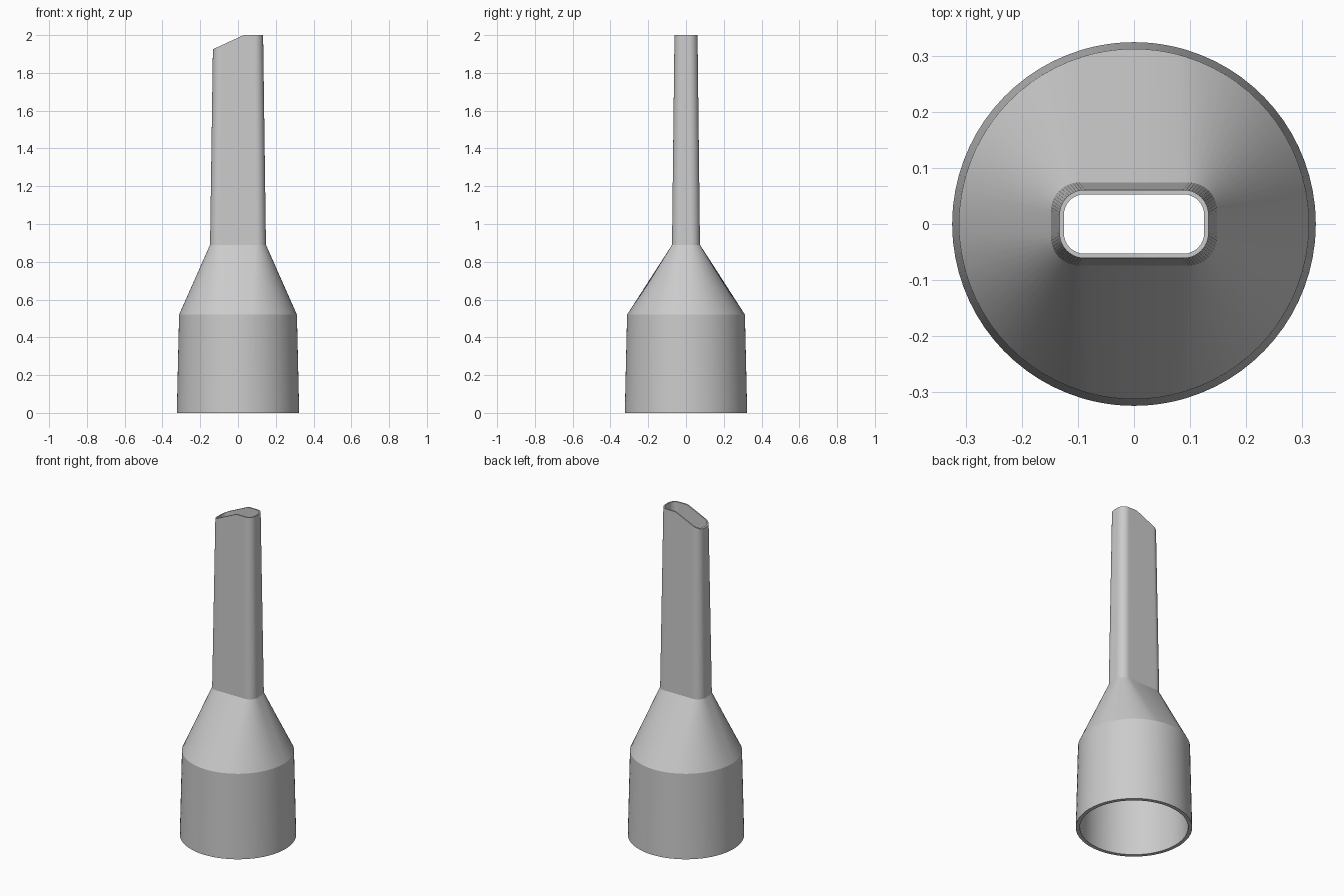
import bpy, bmesh, math
from math import radians, cos, sin

cube = bpy.data.objects.get("Cube")
if cube:
    bpy.data.objects.remove(cube, do_unlink=True)

grey = bpy.data.materials.new("light grey plastic")
grey.use_nodes = True
colour = (0.6, 0.6, 0.6, 1)
grey.diffuse_color = colour
grey.node_tree.nodes["Principled BSDF"].inputs["Base Color"].default_value = colour

LONG, SIDE, ARC = 16, 4, 14      # steps on the flats and corners
FLAT, END = 17, 6                # half angles the flats take up on the round socket


def spans():
    """Walk the outline: (kind, quarter turn, fraction)"""
    for q in range(4):
        n = SIDE if q % 2 == 0 else LONG
        for i in range(n):
            yield "flat", q, i / n
        for i in range(ARC):
            yield "corner", q, i / ARC


def circle(r, z):
    pts = []
    for kind, q, t in spans():
        here, after = (END, FLAT) if q % 2 == 0 else (FLAT, END)
        if kind == "flat":
            a = 90 * q - here + 2 * here * t
        else:
            a = 90 * q + here + (90 - here - after) * t
        pts.append((r * cos(radians(a)), r * sin(radians(a)), z))
    return pts


def slot(hx, hy, r, z, slanted=False):
    pts = []
    cx, cy = hx - r, hy - r
    centres = [(cx, cy), (-cx, cy), (-cx, -cy), (cx, -cy)]
    for kind, q, t in spans():
        if kind == "corner":
            a = radians(90 * (q + t))
            x, y = centres[q][0] + r * cos(a), centres[q][1] + r * sin(a)
        else:
            a = radians(90 * q)
            p, n = centres[q - 1], centres[q]
            x = p[0] + (n[0] - p[0]) * t + r * cos(a)
            y = p[1] + (n[1] - p[1]) * t + r * sin(a)
        top = min(z, 1.925 + 0.46 * (x + 0.133)) if slanted else z
        pts.append((x, y, top))
    return pts


# Outer skin upwards, then inner skin back down
rings = [
    circle(0.324, 0), circle(0.312, 0.52),
    slot(0.148, 0.074, 0.05, 0.89), slot(0.133, 0.061, 0.045, 2, True),
    slot(0.125, 0.053, 0.037, 2, True), slot(0.136, 0.062, 0.038, 0.89),
    circle(0.29, 0.52), circle(0.302, 0),
]
bm = bmesh.new()
loops = [[bm.verts.new(p) for p in ring] for ring in rings]
for a, b in zip(loops, loops[1:] + loops[:1]):
    n = len(a)
    for i in range(n):
        j = (i + 1) % n
        bm.faces.new((a[i], a[j], b[j], b[i]))
bmesh.ops.recalc_face_normals(bm, faces=bm.faces)
mesh = bpy.data.meshes.new("nozzle")
bm.to_mesh(mesh)
bm.free()
mesh.materials.append(grey)
nozzle = bpy.data.objects.new("nozzle", mesh)
bpy.context.collection.objects.link(nozzle)
bpy.context.view_layer.objects.active = nozzle
nozzle.select_set(True)
bpy.ops.object.shade_smooth_by_angle(angle=radians(20))
